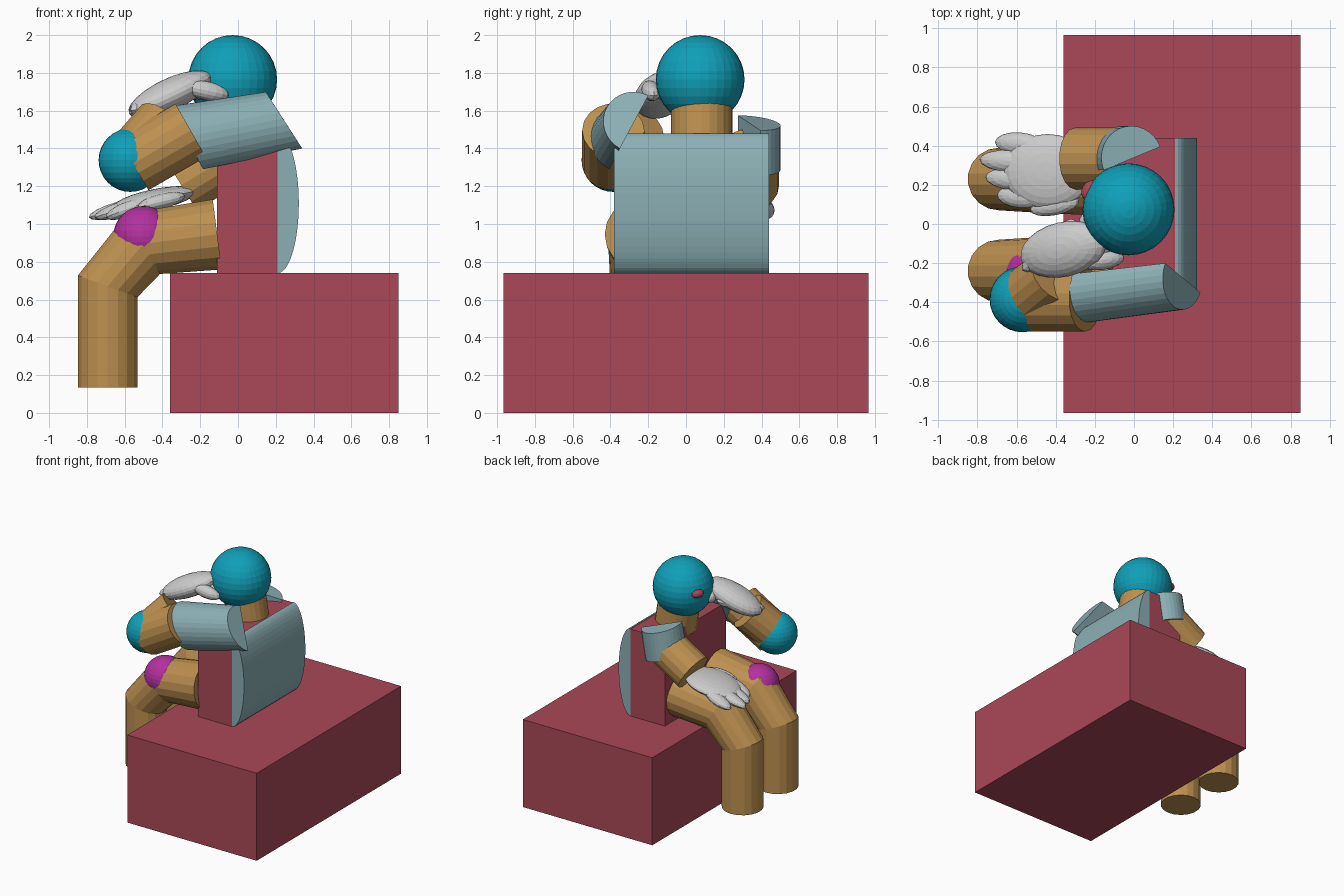
import bpy, bmesh
from math import pi, sin, cos
from mathutils import Vector, Matrix

if "Cube" in bpy.data.objects:
    bpy.data.objects.remove(bpy.data.objects["Cube"])


def material(name, rgb):
    m = bpy.data.materials.new(name)
    m.diffuse_color = (*rgb, 1)
    m.use_nodes = True
    m.node_tree.nodes["Principled BSDF"].inputs["Base Color"].default_value = m.diffuse_color
    return m


RED = material("red", (0.40, 0.065, 0.095))
TEAL = material("teal", (0.005, 0.35, 0.48))
SAGE = material("sage", (0.26, 0.43, 0.46))
TAN = material("tan", (0.51, 0.28, 0.08))
PINK = material("magenta", (0.45, 0.03, 0.35))


def finish(name, bm, mat=None):
    bmesh.ops.recalc_face_normals(bm, faces=bm.faces)
    me = bpy.data.meshes.new(name)
    bm.to_mesh(me)
    bm.free()
    if mat:
        me.materials.append(mat)
    ob = bpy.data.objects.new(name, me)
    bpy.context.collection.objects.link(ob)
    return ob


def box(name, lo, hi, mat):
    lo, hi = Vector(lo), Vector(hi)
    bm = bmesh.new()
    m = Matrix.Translation((lo + hi) / 2) @ Matrix.Diagonal((*(hi - lo), 1))
    bmesh.ops.create_cube(bm, size=1, matrix=m)
    return finish(name, bm, mat)


def loft(name, rings, mat):
    """Closed solid through rings of points, with flat end caps."""
    bm = bmesh.new()
    vs = [[bm.verts.new(p) for p in r] for r in rings]
    n = len(vs[0])
    for a, b in zip(vs, vs[1:]):
        for i in range(n):
            j = (i + 1) % n
            bm.faces.new((a[i], a[j], b[j], b[i]))
    bm.faces.new(vs[0])
    bm.faces.new(vs[-1])
    return finish(name, bm, mat)


def tube(name, path, radii, mat, sides=18):
    """Round limb with mitred bends."""
    pts = [Vector(p) for p in path]
    dirs = [(b - a).normalized() for a, b in zip(pts, pts[1:])]
    rings = []
    for i, p in enumerate(pts):
        d1, d2 = dirs[max(i - 1, 0)], dirs[min(i, len(dirs) - 1)]
        t = (d1 + d2).normalized()
        u = Vector((0, 1, 0))
        u = (u - t * u.dot(t)).normalized()
        v = t.cross(u) / d1.dot(t)
        rings.append([p + radii[i] * (u * cos(2 * pi * k / sides) + v * sin(2 * pi * k / sides))
                      for k in range(sides)])
    return loft(name, rings, mat)


def half_tube(name, ends, mat, n=16):
    """Half-round solid; each end is (centre, half chord, bulge)."""
    rings = []
    for e in ends:
        c, ch, b = (Vector(q) for q in e)
        rings.append([c + ch * cos(pi * k / n) + b * sin(pi * k / n) for k in range(n + 1)])
    return loft(name, rings, mat)


def ellipsoid(name, loc, radii, mat=None, along=(1, 0, 0), segs=32, roll=0):
    x = Vector(along).normalized()
    y = Vector((0, 0, 1)).cross(x).normalized()
    rot = Matrix((x, y, x.cross(y))).transposed().to_4x4()
    bm = bmesh.new()
    bmesh.ops.create_uvsphere(bm, u_segments=segs, v_segments=segs // 2, radius=1,
                              matrix=Matrix.Translation(loc) @ rot @ Matrix.Rotation(roll, 4, 'X')
                              @ Matrix.Diagonal((*radii, 1)))
    return finish(name, bm, mat)


def digit(name, a, b, w, h):
    a, b = Vector(a), Vector(b)
    ellipsoid(name, (a + b) / 2, ((b - a).length / 2, w, h), None, b - a, 16)


# Seat block
box("seat_block", (-0.36, -0.965, 0), (0.85, 0.965, 0.74), RED)

# Torso with rounded back
box("torso", (-0.11, -0.38, 0.74), (0.21, 0.44, 1.475), RED)
half_tube("torso_back", [((0.21, y, 1.11), (0, 0, 0.37), (0.112, 0, 0)) for y in (-0.38, 0.44)], SAGE, 24)

# Neck, head, nose
tube("neck", [(0.04, 0.083, 1.42), (0.0, 0.083, 1.66)], [0.163] * 2, TAN, 24)
ellipsoid("head", (-0.028, 0.075, 1.765), (0.235, 0.235, 0.235), TEAL)
ellipsoid("nose", (-0.222, 0.17, 1.79), (0.045, 0.055, 0.035), RED, (-0.86, 0.45, 0), 16)

# Legs
for side, y in (("right", -0.24), ("left", 0.23)):
    tube(side + "_leg", [(-0.69, y, 0.135), (-0.69, y, 0.67), (-0.5, y, 0.895), (-0.11, y, 0.945)],
         [0.16, 0.16, 0.172, 0.19], TAN)
ellipsoid("right_knee", (-0.5, -0.26, 0.935), (0.16, 0.16, 0.16), PINK)

# Raised right arm
half_tube("right_sleeve", [
    ((0.25, -0.275, 1.54), (-0.09, 0.075, 0.14), (-0.05, -0.145, 0.077)),
    ((-0.25, -0.33, 1.45), (-0.065, 0.075, 0.16), (-0.045, -0.16, 0.08))], SAGE)
tube("right_upper_arm", [(-0.555, -0.385, 1.32), (-0.25, -0.385, 1.495)], [0.165] * 2, TAN)
ellipsoid("right_elbow", (-0.57, -0.385, 1.338), (0.168, 0.168, 0.168), TEAL)
tube("right_forearm", [(-0.56, -0.385, 1.34), (-0.4, -0.255, 1.525)], [0.155] * 2, TAN)

# Right hand reaching to the face
ellipsoid("right_palm", (-0.36, -0.13, 1.685), (0.245, 0.14, 0.085), None, (0.84, 0.2, 0.4), 24)
digit("right_thumb", (-0.57, -0.24, 1.6), (-0.3, 0.02, 1.69), 0.055, 0.05)
for i in range(4):
    s = -0.2 + 0.065 * i
    digit(f"right_finger_{i + 1}", (-0.28, s, 1.73 - 0.01 * i),
          (-0.05 - 0.045 * i, s + 0.03, 1.68 + 0.01 * i), 0.05, 0.05)

# Left arm resting on the knee
half_tube("left_sleeve", [
    ((-0.01, 0.335, 1.535), (0.145, 0.06, -0.04), (-0.06, 0.155, 0.0)),
    ((-0.05, 0.335, 1.32), (0.145, 0.06, -0.06), (-0.06, 0.155, -0.01))], SAGE)
tube("left_forearm", [(-0.03, 0.335, 1.37), (-0.3, 0.335, 1.205)], [0.158] * 2, TAN)

# Left hand
ellipsoid("left_palm", (-0.44, 0.27, 1.13), (0.23, 0.19, 0.055), None, (-0.98, 0, -0.2), 24)
digit("left_thumb", (-0.28, 0.12, 1.15), (-0.53, 0.07, 1.09), 0.05, 0.04)
for i, tip in enumerate((-0.70, -0.76, -0.79, -0.71)):
    y = 0.13 + 0.09 * i
    digit(f"left_finger_{i + 1}", (-0.46, y, 1.125), (tip, y + 0.02, 1.035), 0.058, 0.04)
